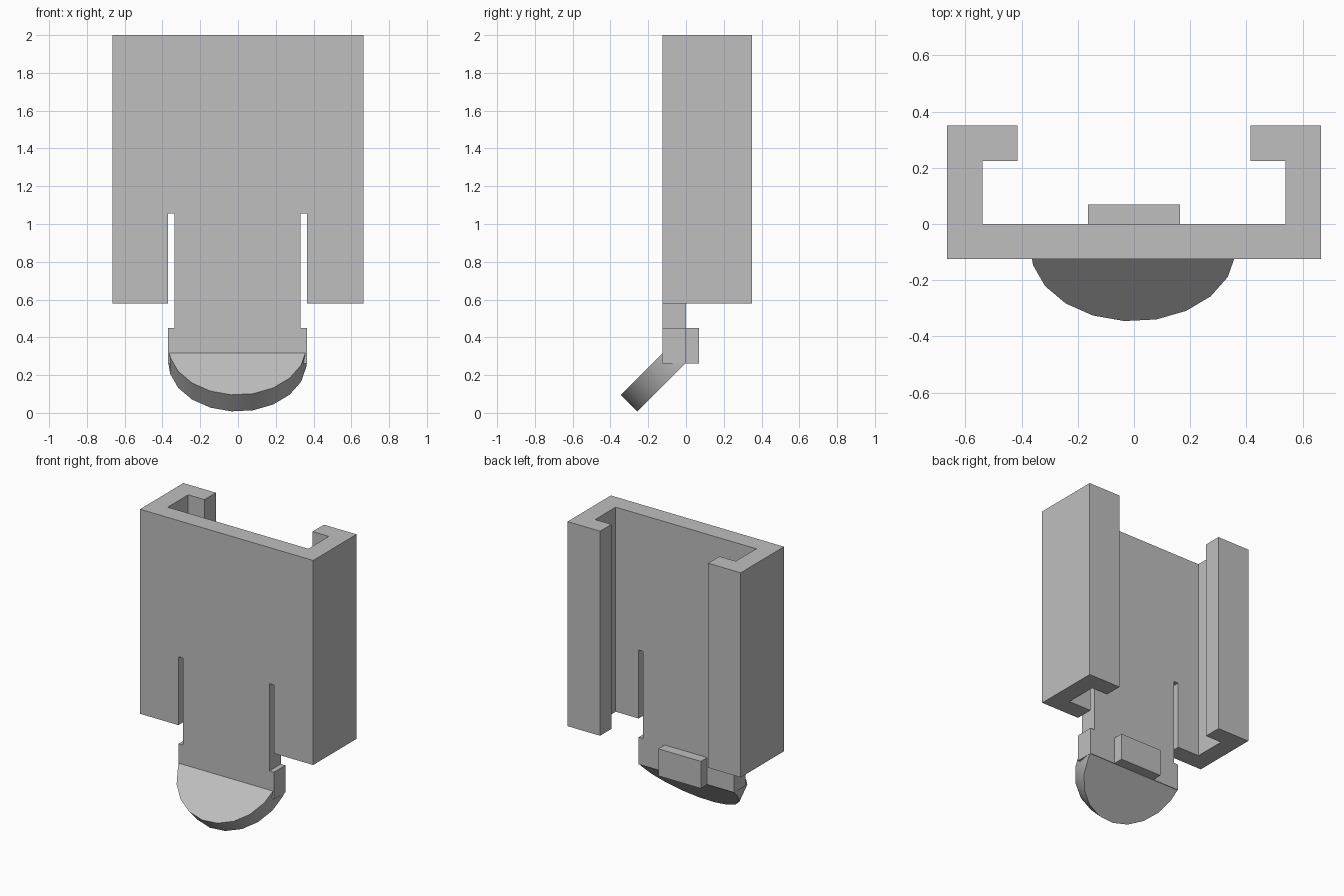
import bpy, bmesh, math
from mathutils import Vector

if "Cube" in bpy.data.objects:
    bpy.data.objects.remove(bpy.data.objects["Cube"], do_unlink=True)

grey = bpy.data.materials.new("plain grey")
grey.use_nodes = True
colour = (0.52, 0.52, 0.52, 1)
grey.diffuse_color = colour
grey.node_tree.nodes["Principled BSDF"].inputs["Base Color"].default_value = colour


def prism(name, outline, depth):
    """Extrude a flat outline of 3D points along the depth vector."""
    bm = bmesh.new()
    face = bm.faces.new([bm.verts.new(p) for p in outline])
    ext = bmesh.ops.extrude_face_region(bm, geom=[face], use_keep_orig=True)
    moved = [g for g in ext["geom"] if isinstance(g, bmesh.types.BMVert)]
    bmesh.ops.translate(bm, vec=depth, verts=moved)
    bmesh.ops.recalc_face_normals(bm, faces=bm.faces)
    mesh = bpy.data.meshes.new(name)
    bm.to_mesh(mesh)
    bm.free()
    obj = bpy.data.objects.new(name, mesh)
    bpy.context.collection.objects.link(obj)
    mesh.materials.append(grey)
    return obj


def box(name, x0, x1, y0, y1, z0, z1):
    base = [(x0, y0, z0), (x1, y0, z0), (x1, y1, z0), (x0, y1, z0)]
    return prism(name, base, Vector((0, 0, z1 - z0)))


def cut(target, cutter):
    cutter.hide_render = True
    mod = target.modifiers.new("cut", "BOOLEAN")
    mod.operation = "DIFFERENCE"
    mod.solver = "EXACT"
    mod.object = cutter
    bpy.context.view_layer.objects.active = target
    bpy.ops.object.modifier_apply(modifier=mod.name)
    bpy.data.objects.remove(cutter, do_unlink=True)


FRONT, BACK, OUTER, TOP = -0.125, 0.35, 0.665, 2.0
BOTTOM, HEM, NECK, SLOT_TOP = 0.262, 0.58, 0.45, 1.055
MID = -0.003  # centre of the tongue

# C-shaped channel, run down to the tongue's lower edge
half = [(OUTER, FRONT), (OUTER, BACK), (0.415, BACK),
        (0.415, 0.225), (0.54, 0.225), (0.54, 0)]
section = half + [(-x, y) for x, y in reversed(half)]
channel = prism("channel_with_tongue", [(x, y, BOTTOM) for x, y in section],
                Vector((0, 0, TOP - BOTTOM)))

# Trim below the hem and cut the slots that free the tongue
for side in (-1, 1):
    wide, narrow = MID + side * 0.367, MID + side * 0.333
    cut(channel, box("hem_cutter", *sorted((wide, side)), -0.5, 0.5, 0, HEM))
    cut(channel, box("slot_cutter", *sorted((narrow, wide + side * 0.0002)),
                     -0.5, 0.1, NECK, SLOT_TOP))

# Catch block behind the tongue
box("catch", -0.163, 0.163, -0.002, 0.07, BOTTOM, NECK)

# Half-round finger tab sloping 45 degrees forward
slope = Vector((0, -1, -1)).normalized()
normal = Vector((0, -1, 1)).normalized()
centre = Vector((MID, 0, 0.266))
radius = 0.366
outline = []
for k in range(-4, 6):
    a = math.radians(-5 + 18 * k)
    outline.append(centre + radius * (Vector((math.sin(a), 0, 0)) + slope * math.cos(a)))
outline.append(centre + Vector((radius, 0, 0)))
outline.insert(0, centre - Vector((radius, 0, 0)))
tab = prism("finger_tab", outline, normal * 0.124)

bpy.ops.object.select_all(action="DESELECT")
tab.select_set(True)
bpy.context.view_layer.objects.active = tab
bpy.ops.object.shade_smooth_by_angle(angle=math.radians(30))
